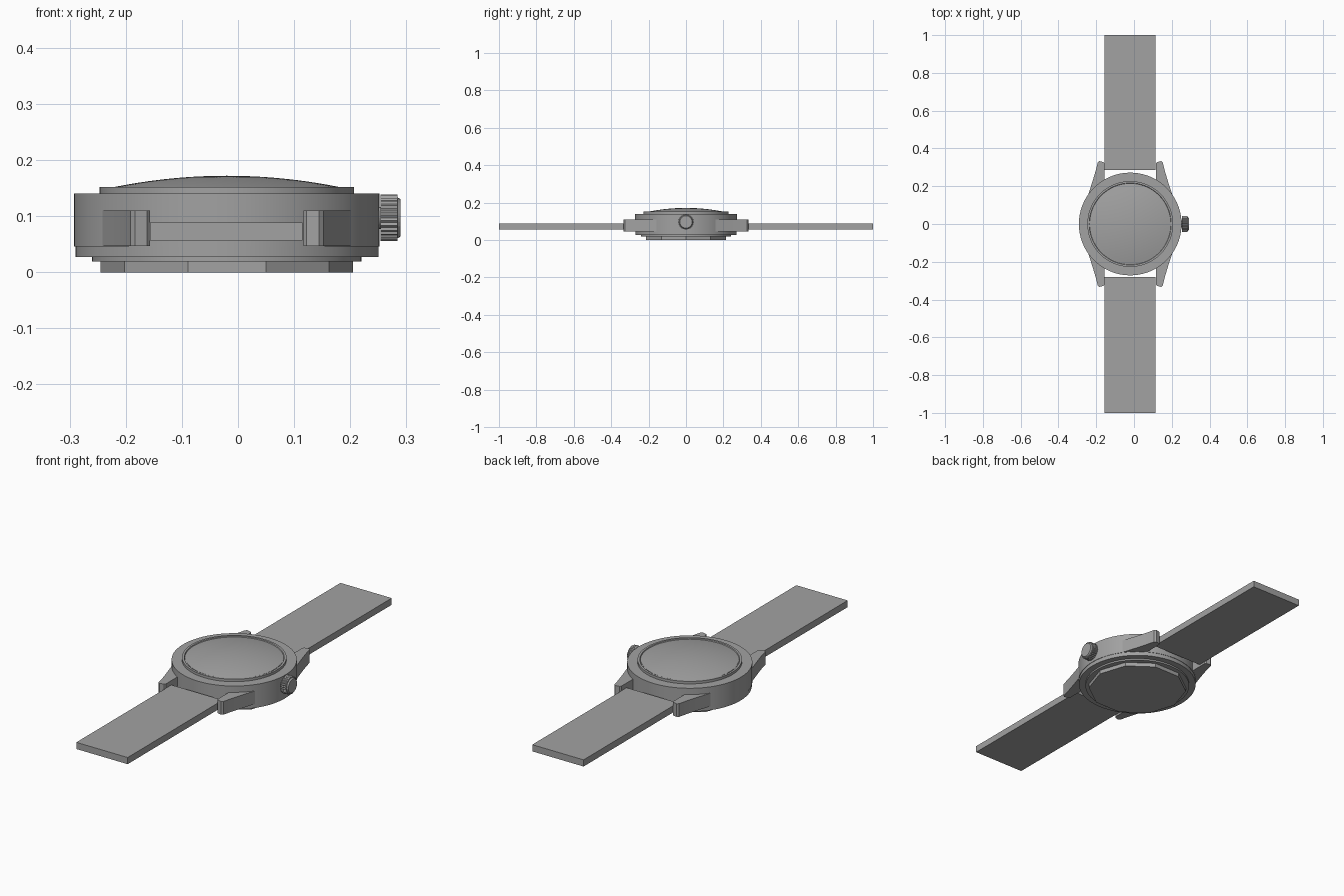
import bpy
import bmesh
import math
from mathutils import Matrix, Vector

cube = bpy.data.objects.get("Cube")
if cube:
    bpy.data.objects.remove(cube, do_unlink=True)

CX = -0.02  # axis of the watch case

grey = bpy.data.materials.new("plain_grey")
grey.use_nodes = True
colour = (0.36, 0.36, 0.36, 1.0)
grey.diffuse_color = colour
grey.node_tree.nodes["Principled BSDF"].inputs["Base Color"].default_value = colour


def finish(name, bm, smooth=False):
    bmesh.ops.recalc_face_normals(bm, faces=bm.faces)
    mesh = bpy.data.meshes.new(name)
    bm.to_mesh(mesh)
    bm.free()
    obj = bpy.data.objects.new(name, mesh)
    bpy.context.collection.objects.link(obj)
    mesh.materials.append(grey)
    if smooth:
        bpy.ops.object.select_all(action="DESELECT")
        obj.select_set(True)
        bpy.context.view_layer.objects.active = obj
        bpy.ops.object.shade_smooth_by_angle(angle=math.radians(30))
    return obj


def lathe(name, profile, steps=72):
    """Turn (radius, z) points around the case axis."""
    bm = bmesh.new()
    verts = [bm.verts.new((CX + r, 0, z)) for r, z in profile]
    edges = [bm.edges.new(pair) for pair in zip(verts, verts[1:])]
    bmesh.ops.spin(bm, geom=verts + edges, cent=(CX, 0, 0), axis=(0, 0, 1),
                   angle=math.tau, steps=steps)
    bmesh.ops.remove_doubles(bm, verts=bm.verts, dist=0.0001)
    return finish(name, bm, smooth=True)


def prism(name, outline, z0, z1, smooth=False):
    """Extrude a flat (x, y) outline from z0 to z1."""
    bm = bmesh.new()
    face = bm.faces.new([bm.verts.new((x, y, z0)) for x, y in outline])
    top = bmesh.ops.extrude_face_region(bm, geom=[face])["geom"]
    bmesh.ops.translate(bm, vec=(0, 0, z1 - z0),
                        verts=[v for v in top if isinstance(v, bmesh.types.BMVert)])
    return finish(name, bm, smooth)


# Stepped case body
lathe("case", [(0, 0.019), (0.24, 0.019), (0.24, 0.027), (0.27, 0.027),
               (0.27, 0.046), (0.272, 0.046), (0.272, 0.14), (0, 0.14)])

# Raised bezel with a fine groove around the crystal
lathe("bezel", [(0.227, 0.138), (0.227, 0.152), (0.217, 0.152), (0.215, 0.148),
                (0.2, 0.148)])

# Domed crystal
dome = [(0.212 * i / 12, 0.172 - 0.5 * (0.212 * i / 12) ** 2) for i in range(13)]
lathe("crystal", dome + [(0.212, 0.142)])

# Ten-sided case back
decagon = [(CX + 0.225 * math.cos(math.tau * i / 10),
            0.225 * math.sin(math.tau * i / 10)) for i in range(10)]
prism("case_back", decagon, 0, 0.02)

# Four tapered lugs
LUG = [(0.137, 0.15), (0.137, 0.322), (0.142, 0.328), (0.164, 0.333),
       (0.172, 0.326), (0.182, 0.285), (0.2, 0.225), (0.224, 0.15), (0.2, 0.13)]
for side, sx in (("left", 1), ("right", -1)):
    for end, sy in (("back", 1), ("front", -1)):
        prism(f"{end}_{side}_lug", [(CX + sx * x, sy * y) for x, y in LUG],
              0.047, 0.11, smooth=True)

# Flat strap halves
for end, y0, y1 in (("back", 0.285, 1.0), ("front", -1.0, -0.28)):
    prism(f"{end}_strap", [(CX - 0.137, y0), (CX + 0.135, y0),
                           (CX + 0.135, y1), (CX - 0.137, y1)], 0.057, 0.089)

# Knurled crown with a chamfered end cap, on a short stem
TEETH = 56
ridges = []
for i in range(TEETH):
    a = math.tau * i / TEETH
    r = 0.042 if i % 2 else 0.039
    ridges.append((r * math.cos(a), r * math.sin(a)))
crown = prism("crown", ridges, 0, 0.03)
cap = prism("crown_cap", [(x * 0.96, y * 0.96) for x, y in ridges[::2]], 0.029, 0.036)
for v in cap.data.vertices:
    if v.co.z > 0.03:
        v.co.x *= 0.88
        v.co.y *= 0.88
stem = prism("crown_stem", [(x * 0.5, y * 0.5) for x, y in ridges[::2]], -0.02, 0.005)
place = Matrix.Translation(Vector((0.254, 0, 0.097))) @ Matrix.Rotation(math.pi / 2, 4, "Y")
for obj in (crown, cap, stem):
    obj.data.transform(place)
    obj.data.update()
